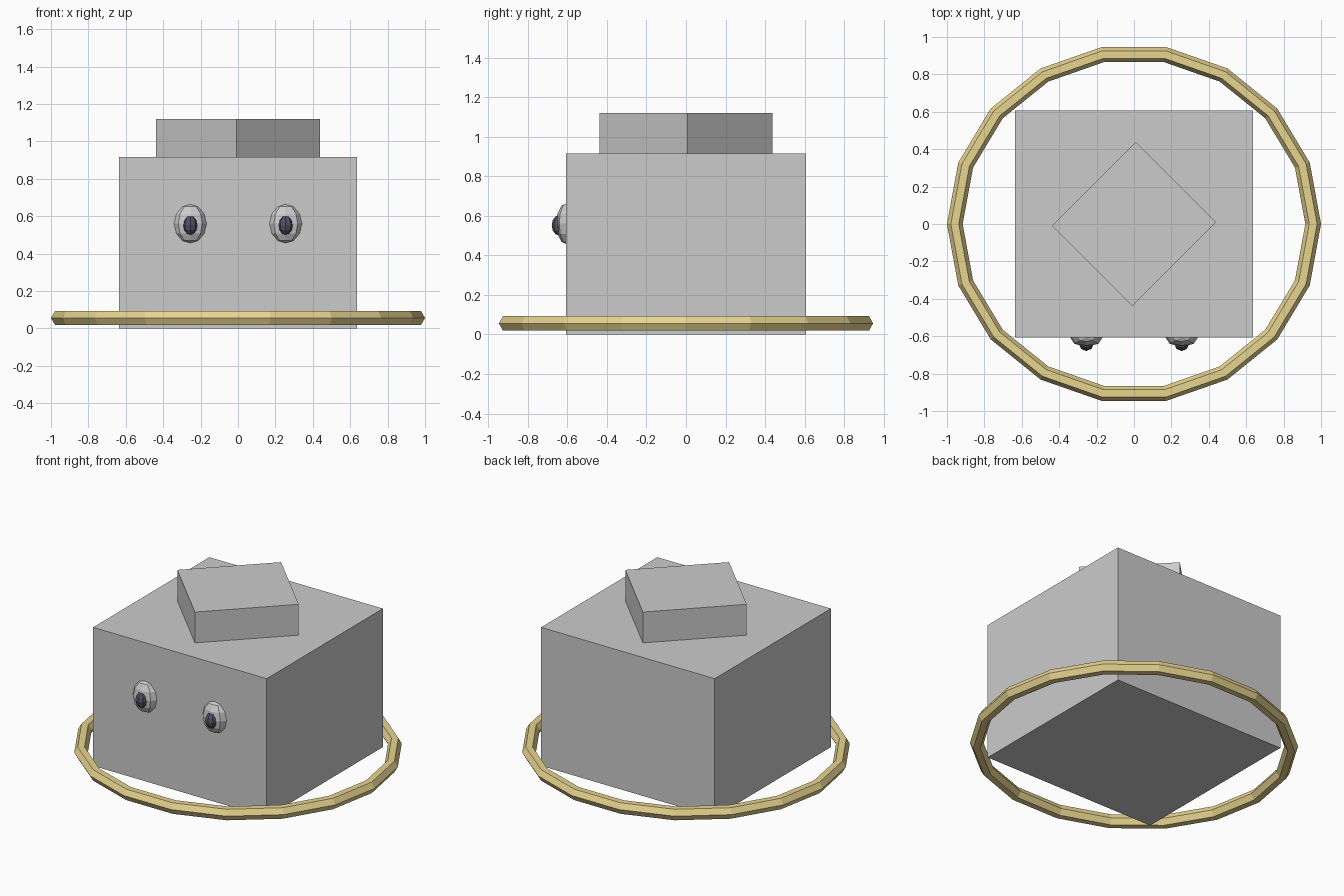
import bpy, math
from mathutils import Matrix

if "Cube" in bpy.data.objects:
    bpy.data.objects.remove(bpy.data.objects["Cube"])


def material(name, rgb):
    m = bpy.data.materials.new(name)
    m.diffuse_color = (*rgb, 1)
    m.use_nodes = True
    m.node_tree.nodes["Principled BSDF"].inputs["Base Color"].default_value = m.diffuse_color
    return m


gold = material("gold", (0.80, 0.66, 0.28))
dark = material("dark", (0.09, 0.08, 0.13))


def finish(name, loc, scale, angle=0, mat=None):
    ob = bpy.context.object
    ob.name = name
    ob.location, ob.scale = loc, scale
    ob.rotation_euler.z = angle
    if mat:
        ob.data.materials.append(mat)
    return ob


def box(name, loc, size, angle=0):
    bpy.ops.mesh.primitive_cube_add(size=1)
    return finish(name, loc, size, angle)


def ball(name, loc, radii, mat=None):
    bpy.ops.mesh.primitive_uv_sphere_add(segments=8, ring_count=6, radius=1)
    return finish(name, loc, radii, 0, mat)


# Body and the turned block on top
box("body", (0, 0, 0.458), (1.27, 1.214, 0.916))
box("top_block", (0, 0, 1.018), (0.632, 0.607, 0.204), math.radians(45))

# Low-poly ring around the base
bpy.ops.mesh.primitive_torus_add(major_segments=18, minor_segments=6,
                                 major_radius=0.958, minor_radius=0.042)
finish("base_ring", (0, 0, 0.056), (1, 0.96, 1), 0, gold)

# Eyes with dark pupils
for side, x in (("left", -0.255), ("right", 0.255)):
    ball(side + "_eye", (x, -0.602, 0.56), (0.09, 0.055, 0.105))
    ball(side + "_pupil", (x, -0.640, 0.552), (0.04, 0.039, 0.052), dark)
